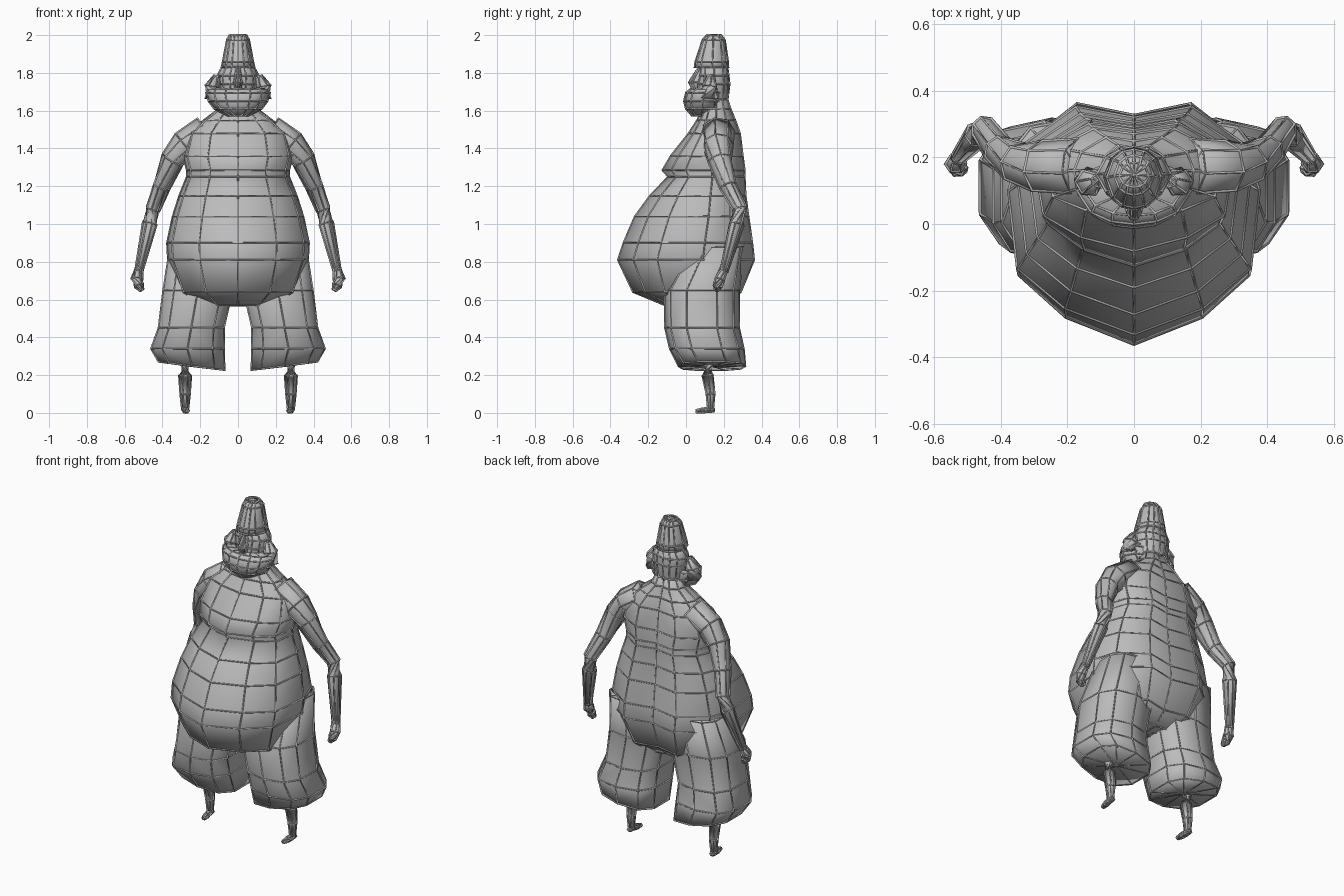
import bpy, math
from mathutils import Vector

if "Cube" in bpy.data.objects:
    bpy.data.objects.remove(bpy.data.objects["Cube"])

# One plain clay colour
clay = bpy.data.materials.new("grey_clay")
clay.use_nodes = True
grey = (0.5, 0.5, 0.5, 1)
clay.diffuse_color = grey
clay.node_tree.nodes["Principled BSDF"].inputs["Base Color"].default_value = grey


def loft(name, rings, closed=True, caps=(True, True)):
    """Skin equal rings of points, mirror across x and add raised edge ribs."""
    n = len(rings[0])
    verts = [p for r in rings for p in r]
    faces = []
    for i in range(len(rings) - 1):
        for j in range(n if closed else n - 1):
            k = (j + 1) % n
            faces.append((i * n + j, i * n + k, (i + 1) * n + k, (i + 1) * n + j))
    for use, row in zip(caps, (0, len(rings) - 1)):
        if use:
            centre = sum((Vector(p) for p in rings[row]), Vector()) / n
            if not closed:
                centre.x = 0
            verts.append(centre)
            for j in range(n if closed else n - 1):
                a, b = row * n + j, row * n + (j + 1) % n
                faces.append((b, a, len(verts) - 1) if row == 0 else (a, b, len(verts) - 1))
    mesh = bpy.data.meshes.new(name)
    mesh.from_pydata(verts, [], faces)
    mesh.materials.append(clay)
    obj = bpy.data.objects.new(name, mesh)
    bpy.context.collection.objects.link(obj)
    mesh.shade_smooth()
    mirror = obj.modifiers.new("mirror", 'MIRROR')
    mirror.merge_threshold = 0.002
    ribs = obj.modifiers.new("edge_ribs", 'WIREFRAME')
    ribs.thickness = 0.011
    ribs.use_replace = False
    ribs.use_even_offset = False
    return obj


# Half outline, front centre to back centre: width share, depth share
OUTLINE = [(0, -1), (.55, -.82), (.93, -.54), (1, 0), (.88, .55), (.46, 1), (0, .87)]
ROUND = [(0, -1), (.4, -.92), (.75, -.65), (1, 0), (.75, .65), (.4, .92), (0, 1)]


def half_body(name, rows, outline, caps=(True, True)):
    """Rows are height, front y, widest y, back y, half width."""
    rings = []
    for z, f, m, b, w in rows:
        rings.append([(w * u, m + v * (m - f if v < 0 else b - m), z) for u, v in outline])
    return loft(name, rings, False, caps)


def limb(name, path, sides, flat=1):
    """Tube through centre points with a radius at each."""
    rings = []
    for i, (x, y, z, r) in enumerate(path):
        a = Vector(path[max(i - 1, 0)][:3])
        b = Vector(path[min(i + 1, len(path) - 1)][:3])
        rot = (b - a).to_track_quat('Z', 'Y')
        ring = []
        for j in range(sides):
            t = math.tau * j / sides
            ring.append(Vector((x, y, z)) + rot @ Vector((r * math.cos(t), r * flat * math.sin(t), 0)))
        rings.append(ring)
    return loft(name, rings)


# Torso: big belly, overhanging chest, sloping shoulders
half_body("torso", [
    (.57, -.11, .08, .20, .20), (.64, -.28, .08, .29, .31),
    (.81, -.36, .09, .36, .37), (.90, -.33, .10, .35, .375),
    (1.04, -.27, .12, .33, .345), (1.15, -.19, .13, .315, .31),
    (1.25, -.095, .14, .31, .27), (1.285, -.125, .14, .31, .27),
    (1.36, -.08, .15, .30, .29), (1.48, .015, .16, .285, .26),
    (1.55, .06, .16, .26, .18), (1.61, .09, .16, .235, .10),
    (1.66, .10, .16, .22, .08)], OUTLINE)

# Head under a tall cap
half_body("head", [
    (1.58, .07, .15, .21, .07), (1.66, .06, .15, .22, .09),
    (1.74, .06, .15, .23, .105), (1.785, .07, .15, .225, .11),
    (1.83, .075, .15, .22, .085)], ROUND)
half_body("cap", [
    (1.83, .045, .14, .225, .088), (1.86, .05, .14, .222, .08),
    (1.975, .088, .145, .205, .058), (2.0, .11, .145, .185, .045)], ROUND)
half_body("nose", [
    (1.71, .035, .07, .09, .02), (1.75, .015, .07, .09, .025),
    (1.82, .06, .08, .09, .014)], ROUND)

# Thick beard sweeping from ear to ear under the chin
half_body("beard", [
    (1.575, .03, .08, .13, .055), (1.61, .0, .09, .18, .125),
    (1.65, -.01, .09, .19, .155), (1.695, .0, .10, .19, .17),
    (1.715, .025, .11, .18, .155)], ROUND)
limb("cheek_whisker", [
    (.13, .12, 1.67, .05), (.135, .125, 1.725, .04), (.11, .13, 1.78, .02)], 6)

# Arms and curled hands
limb("arm", [
    (.17, .17, 1.49, .085), (.28, .17, 1.42, .078), (.345, .18, 1.34, .062),
    (.405, .22, 1.2, .045), (.45, .285, 1.08, .037), (.467, .268, 1.0, .038),
    (.525, .2, .75, .021)], 7)
limb("hand", [
    (.525, .2, .76, .022), (.535, .18, .71, .03), (.525, .168, .675, .026),
    (.51, .165, .65, .012)], 6, .9)

# Baggy shorts: left and right x, front and back y, hem tilt
rings = []
for z, x0, x1, y0, y1, tilt in [
        (.88, .03, .36, .02, .31, 0), (.65, .03, .395, -.11, .28, 0),
        (.45, .075, .42, -.11, .28, 0), (.34, .075, .46, -.085, .305, 0),
        (.245, .07, .42, -.04, .315, .13)]:
    ring = []
    for j in range(10):
        t = math.tau * (j + .5) / 10
        c, s = math.cos(t) / .951, math.sin(t)
        c = math.copysign(abs(c) ** .75, c)
        s = math.copysign(abs(s) ** .75, s)
        x = (x0 + x1) / 2 + c * (x1 - x0) / 2
        ring.append((x, (y0 + y1) / 2 + s * (y1 - y0) / 2, z + tilt * (x - .22)))
    rings.append(ring)
loft("shorts_leg", rings[::-1])

# Thin shins and small feet
limb("shin", [
    (.28, .12, .27, .042), (.28, .115, .2, .034), (.28, .13, .1, .025),
    (.28, .13, .02, .017)], 6)
limb("foot", [
    (.28, .148, .014, .013), (.28, .12, .017, .017), (.275, .085, .012, .016),
    (.27, .055, .009, .01)], 6, .8)
